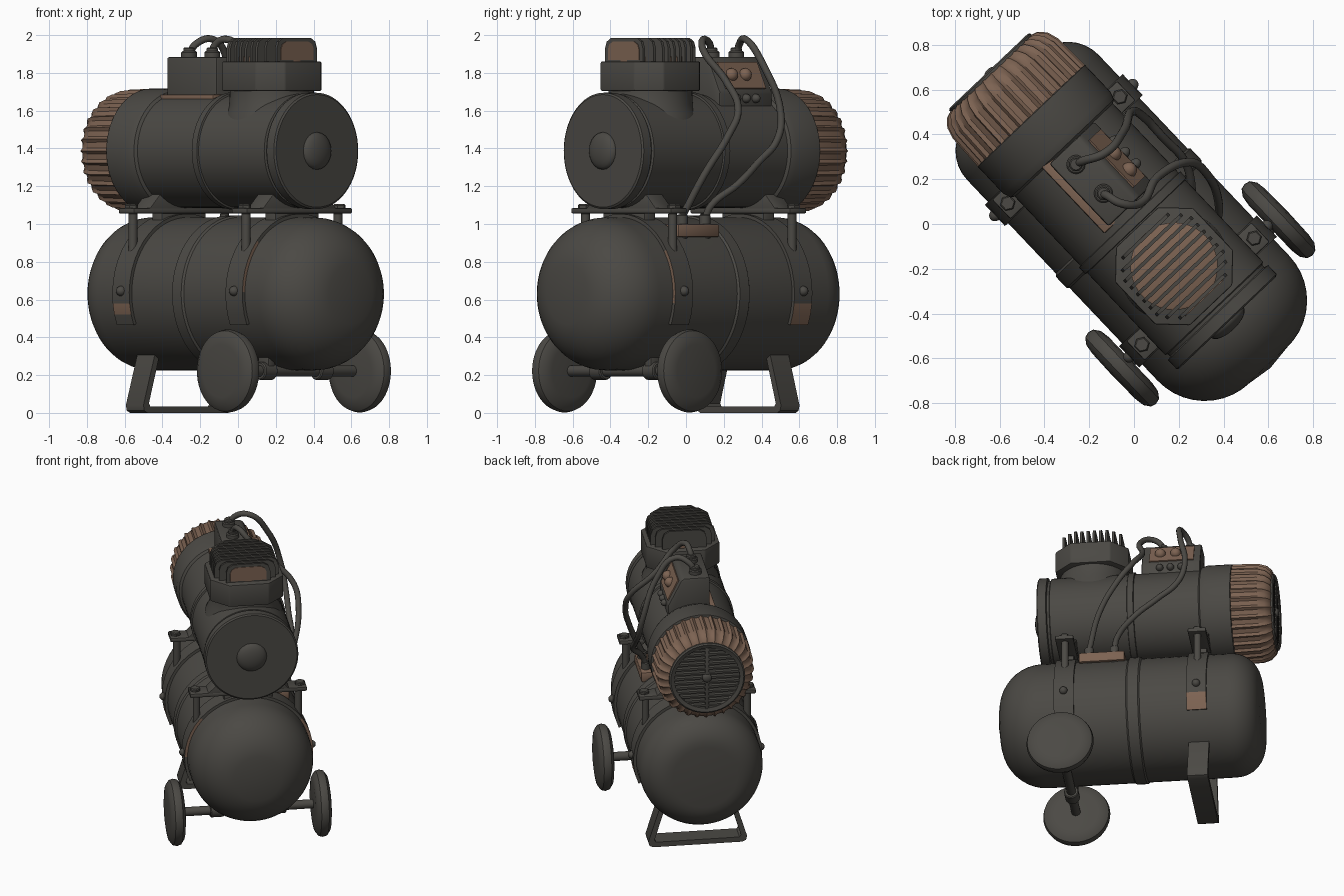
import bpy, bmesh, math
from mathutils import Matrix, Vector

if "Cube" in bpy.data.objects:
    bpy.data.objects.remove(bpy.data.objects["Cube"])

def mat(name, c):
    m = bpy.data.materials.new(name)
    m.diffuse_color = (*c, 1)
    m.use_nodes = True
    m.node_tree.nodes["Principled BSDF"].inputs["Base Color"].default_value = m.diffuse_color
    return m

DARK = mat("dark_grey_paint", (0.070, 0.066, 0.058))
RUST = mat("rust_brown", (0.205, 0.125, 0.085))
ROT = Matrix.Rotation(math.radians(-46.5), 4, 'Z')   # machine is turned on the ground
ZT, ZM = 0.63, 1.387                                  # tank and motor axis heights

def finish(name, bm, m, angle=35):
    bmesh.ops.remove_doubles(bm, verts=bm.verts, dist=1e-5)
    bmesh.ops.recalc_face_normals(bm, faces=bm.faces)
    me = bpy.data.meshes.new(name)
    bm.to_mesh(me)
    bm.free()
    ob = bpy.data.objects.new(name, me)
    bpy.context.collection.objects.link(ob)
    for x in (m if isinstance(m, tuple) else (m,)):
        me.materials.append(x)
    ob.matrix_basis = ROT
    bpy.ops.object.select_all(action='DESELECT')
    ob.select_set(True)
    bpy.context.view_layer.objects.active = ob
    bpy.ops.object.shade_smooth_by_angle(angle=math.radians(angle))
    return ob

def lathe(name, prof, origin, axis, m, segs=64, rib=None, phase=0):
    """Spin (distance along axis, radius) points around an axis."""
    bm = bmesh.new()
    q = Vector((0, 0, 1)).rotation_difference(Vector(axis))
    rings = []
    for h, r in prof:
        ring = []
        for i in range(segs):
            a = 2 * math.pi * i / segs + phase
            rr = r + (rib(i) if rib and r > 0.01 else 0)
            ring.append(bm.verts.new(Vector(origin) + q @ Vector((rr * math.cos(a), rr * math.sin(a), h))))
        rings.append(ring)
    for a, b in zip(rings, rings[1:]):
        for i in range(segs):
            j = (i + 1) % segs
            bm.faces.new((a[i], a[j], b[j], b[i]))
    for ring, p in ((rings[0], prof[0]), (rings[-1], prof[-1])):
        if p[1] > 0.001:
            bm.faces.new(ring)
    bmesh.ops.dissolve_degenerate(bm, dist=1e-6, edges=bm.edges)
    return finish(name, bm, m)

def rod(name, p, q, r, m=DARK, segs=20):
    d = Vector(q) - Vector(p)
    c = min(0.006, r * 0.3)
    return lathe(name, [(0, r - c), (c, r), (d.length - c, r), (d.length, r - c)], p, d.normalized(), m, segs)

def dome(name, p, axis, r, h, m=DARK):
    prof = [(h * math.sin(t * math.pi / 12), r * math.cos(t * math.pi / 12)) for t in range(6)] + [(h, 0)]
    return lathe(name, [(-0.02, r)] + prof, p, axis, m, 20)

def prism(name, pts, vec, m=DARK, bev=0.0):
    """Extrude a flat outline of 3D points along a vector."""
    bm = bmesh.new()
    a = [bm.verts.new(p) for p in pts]
    b = [bm.verts.new(Vector(p) + Vector(vec)) for p in pts]
    n = len(pts)
    bm.faces.new(a)
    bm.faces.new(b)
    for i in range(n):
        bm.faces.new((a[i], a[(i + 1) % n], b[(i + 1) % n], b[i]))
    bmesh.ops.recalc_face_normals(bm, faces=bm.faces)
    if bev:
        bmesh.ops.bevel(bm, geom=list(bm.edges), offset=bev, segments=2, profile=0.5, affect='EDGES')
    return finish(name, bm, m)

def box(name, lo, hi, m=DARK, bev=0.008):
    (a, b, c), (d, e, f) = lo, hi
    return prism(name, [(a, b, c), (d, b, c), (d, e, c), (a, e, c)], (0, 0, f - c), m, bev)

def arc(cx, cr, b, a0, a1, n=8):
    return [(cx + b * math.cos(math.radians(a0 + (a1 - a0) * i / n)),
             cr + b * math.sin(math.radians(a0 + (a1 - a0) * i / n))) for i in range(n + 1)]

X, Z = (1, 0, 0), (0, 0, 1)

# air tank with blunt rear end, domed front end and a middle weld band
lathe("tank", [(-0.85, 0)] + arc(-0.655, 0.215, 0.19, 180, 90)
      + [(-0.08, 0.405), (-0.07, 0.415), (0.0, 0.415), (0.01, 0.405)]
      + arc(0.58, 0.115, 0.29, 90, 0, 10) + [(0.885, 0)], (0, 0, ZT), X, DARK)

# straps, saddle plates and bolts
for nm, u in (("front", 0.415), ("rear", -0.455)):
    bm = bmesh.new()
    n, prev = 28, None
    for i in range(n + 1):
        a = math.radians(-23 + 226 * i / n)
        cur = [bm.verts.new((u + du, r * math.cos(a), ZT + r * math.sin(a)))
               for du, r in ((-0.065, 0.39), (-0.065, 0.424), (0.065, 0.424), (0.065, 0.39))]
        if prev:
            for k in range(4):
                f = bm.faces.new((prev[k], prev[(k + 1) % 4], cur[(k + 1) % 4], cur[k]))
                # worn paint: front strap rim, rear strap tips
                worn = (k == 2 and (2 < i < 8 or 20 < i < 26)) if u > 0 else (k == 1 and i in (1, 2, n - 1))
                f.material_index = int(worn)
        if i in (0, n):
            bm.faces.new(cur)
        prev = cur
    finish(nm + "_strap", bm, (DARK, RUST))
    box(nm + "_saddle_plate", (u - 0.06, -0.385, 1.055), (u + 0.06, 0.385, 1.085))
    prism(nm + "_motor_foot", [(u - 0.06, y, z) for y, z in
          ((-0.27, 1.08), (0.27, 1.08), (0.19, 1.16), (-0.19, 1.16))], (0.12, 0, 0), DARK, 0.006)
    box(nm + "_saddle_web", (u - 0.04, -0.16, 0.98), (u + 0.04, 0.16, 1.07))
    for s in (-1, 1):
        rod(nm + "_post", (u, s * 0.335, 0.83), (u, s * 0.335, 1.06), 0.024)
        rod(nm + "_nut", (u, s * 0.345, 1.08), (u, s * 0.345, 1.105), 0.035, DARK, 6)
        dome(nm + "_strap_bolt", (u, s * 0.42, 0.645), (0, s, 0), 0.027, 0.03)

# wheels and axle
for s in (-1, 1):
    lathe("wheel", [(-0.052, 0), (-0.052, 0.14), (-0.045, 0.185), (-0.025, 0.213), (0, 0.22),
                    (0.025, 0.213), (0.045, 0.185), (0.052, 0.14), (0.055, 0)],
          (0.43, s * 0.481, 0.222), (0, s, 0), DARK, 48)
    rod("axle_sleeve", (0.43, s * 0.16, 0.222), (0.43, s * 0.25, 0.222), 0.048)
    box("axle_bracket", (0.39, s * 0.2 - 0.025, 0.2), (0.47, s * 0.2 + 0.025, 0.34))
rod("axle", (0.43, -0.45, 0.222), (0.43, 0.45, 0.222), 0.03)

# rear stand, a bent flat bar
out = [(-0.235, 0.33), (-0.325, 0.04), (-0.318, 0.012), (-0.295, 0)]
inn = [(-0.2, 0.33), (-0.285, 0.05), (-0.275, 0.035)]
loop = out + [(-y, z) for y, z in out[::-1]] + [(-y, z) for y, z in inn] + inn[::-1]
prism("rear_stand", [(-0.52, y, z) for y, z in loop], (0.135, 0, 0))

# motor body
lathe("motor_body", [(-0.67, 0.31), (-0.665, 0.33), (-0.5, 0.33), (-0.465, 0.318), (-0.455, 0.302),
                     (-0.03, 0.302), (-0.027, 0.312), (0.012, 0.312), (0.015, 0.302),
                     (0.52, 0.302), (0.525, 0.29), (0.54, 0.29), (0.545, 0.308), (0.6, 0.308), (0.607, 0.298)],
      (0, 0, ZM), X, DARK)
dome("front_hub", (0.605, 0, ZM), X, 0.1, 0.042)

# ribbed fan cover with rear grille
lathe("fan_cover", [(-0.665, 0.315), (-0.835, 0.31), (-0.885, 0.295), (-0.918, 0.265), (-0.928, 0.235), (-0.89, 0.22)],
      (0, 0, ZM), X, RUST, 128, lambda i: 0.014 if i % 4 == 0 else 0.0)
lathe("grille_ring", [(-0.9, 0.25), (-0.935, 0.25), (-0.942, 0.24), (-0.935, 0.215), (-0.89, 0.215)],
      (0, 0, ZM), X, DARK, 48)
for k in range(-6, 7):
    z = ZM + k * 0.033
    w = math.sqrt(0.222 ** 2 - (k * 0.033) ** 2)
    box("grille_slat", (-0.93, -w, z - 0.007), (-0.9, w, z + 0.007), DARK, 0)
box("grille_bar", (-0.938, -0.012, ZM - 0.22), (-0.9, 0.012, ZM + 0.22), DARK, 0.003)
dome("grille_hub", (-0.935, 0, ZM), (-1, 0, 0), 0.03, 0.015)

# pump neck, head and cooling fins
HU = 0.26
lathe("pump_neck", [(1.4, 0.27), (1.58, 0.25), (1.63, 0.225), (1.71, 0.222)], (HU, 0, 0), Z, DARK, 48)
h, c = 0.24, 0.13
octo = [(h, c), (c, h), (-c, h), (-h, c), (-h, -c), (-c, -h), (c, -h), (h, -c)]
prism("pump_head", [(HU + a, b, 1.705) for a, b in octo], (0, 0, 0.155), DARK, 0.008)
lathe("head_core", [(1.85, 0.195), (1.885, 0.195), (1.89, 0.185)], (HU, 0, 0), Z, RUST, 40)
for k in range(10):
    d = -0.185 + 0.37 * k / 9
    w = min(0.21, math.sqrt(0.235 ** 2 - d * d))
    pts = [(-w, 1.85), (-w, 1.93), (-w + 0.012, 1.965), (-w + 0.045, 1.985)]
    pts += [(-y, z) for y, z in pts[::-1]]
    prism("cooling_fin", [(HU + d - 0.008, y, z) for y, z in pts], (0.016, 0, 0))
    if k == 9:   # worn patch on the front fin
        prism("fin_worn_patch", [(HU + d + 0.007, y * 0.82, 1.868 + (z - 1.85) * 0.72) for y, z in pts],
              (0.005, 0, 0), RUST)

# control box with sloped panel, knobs and glands
prism("control_box", [(-0.455, y, z) for y, z in
      ((-0.09, 1.6), (0.185, 1.55), (0.185, 1.7), (0.1, 1.87), (0.08, 1.885), (-0.09, 1.885))],
      (0.385, 0, 0), DARK, 0.012)
box("control_box_base", (-0.47, -0.125, 1.655), (-0.06, -0.05, 1.685), RUST)
nrm = Vector((0, 0.17, 0.085)).normalized()
prism("control_panel", [(u, y, z) for u, (y, z) in
      ((-0.41, (0.177, 1.716)), (-0.12, (0.177, 1.716)), (-0.12, (0.108, 1.854)), (-0.41, (0.108, 1.854)))],
      nrm * 0.008, RUST)
for u in (-0.33, -0.26, -0.19):
    dome("side_knob", (u, 0.186, 1.665), (0, 1, 0), 0.024, 0.03)
for u, m in ((-0.29, RUST), (-0.19, RUST)):
    dome("panel_knob", (u, 0.15, 1.79), nrm, 0.035, 0.035, m)

# hoses from the glands down to the tank fittings
def hose(name, pts):
    cu = bpy.data.curves.new(name, 'CURVE')
    cu.dimensions = '3D'
    cu.bevel_depth = 0.019
    cu.bevel_resolution = 3
    cu.resolution_u = 6
    sp = cu.splines.new('BEZIER')
    sp.bezier_points.add(len(pts) - 1)
    for b, p in zip(sp.bezier_points, pts):
        b.co = p
        b.handle_left_type = b.handle_right_type = 'AUTO'
    cu.materials.append(DARK)
    ob = bpy.data.objects.new(name, cu)
    bpy.context.collection.objects.link(ob)
    ob.matrix_basis = ROT

hose("front_hose", [(-0.193, -0.01, 1.9), (-0.175, 0, 1.95), (-0.11, 0.02, 1.978), (-0.05, 0.08, 1.92),
                    (-0.08, 0.22, 1.76), (-0.03, 0.37, 1.6), (0.06, 0.39, 1.47), (0.19, 0.34, 1.26), (0.265, 0.25, 1.04)])
hose("rear_hose", [(-0.371, 0, 1.9), (-0.36, 0.03, 1.95), (-0.32, 0.12, 1.978), (-0.33, 0.24, 1.85), (-0.37, 0.34, 1.58),
                   (-0.32, 0.36, 1.44), (-0.19, 0.36, 1.33), (-0.04, 0.355, 1.21), (0.08, 0.28, 1.1), (0.1, 0.25, 1.03)])
for u in (-0.371, -0.193):
    rod("hose_gland", (u, -0.005, 1.87), (u, -0.005, 1.915), 0.042)
    rod("gland_collar", (u, -0.005, 1.91), (u, -0.005, 1.935), 0.03)
for u in (0.1, 0.265):
    rod("tank_fitting", (u, 0.25, 0.92), (u, 0.25, 1.05), 0.03)
box("fitting_block", (0.03, 0.17, 0.93), (0.33, 0.29, 1.0), (RUST), 0.01)
